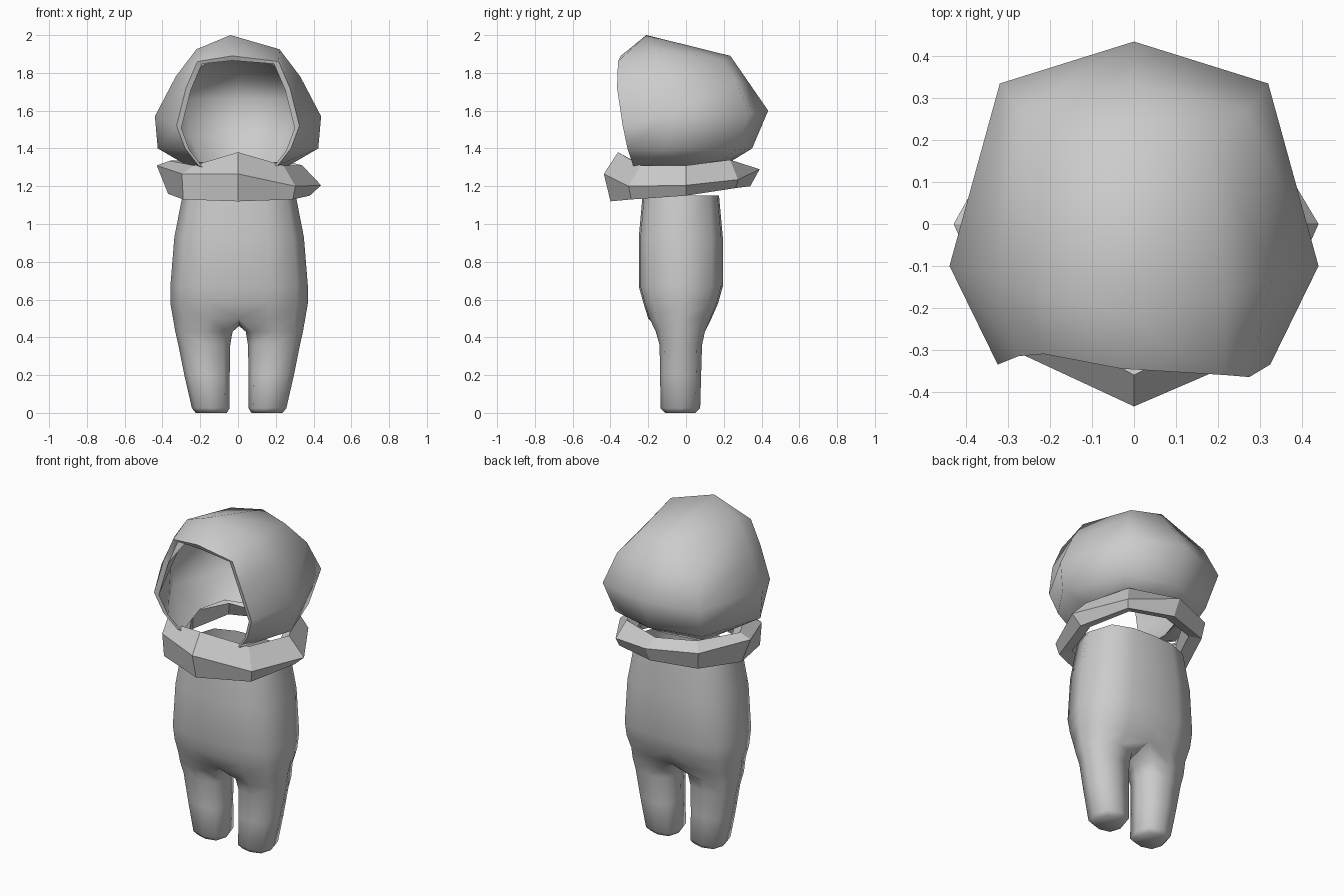
import bpy, bmesh, math
from mathutils import Vector

cube = bpy.data.objects.get("Cube")
if cube:
    bpy.data.objects.remove(cube)

grey = bpy.data.materials.new("plain grey")
grey.use_nodes = True
COLOR = (0.6, 0.6, 0.6, 1)
grey.diffuse_color = COLOR
grey.node_tree.nodes["Principled BSDF"].inputs["Base Color"].default_value = COLOR


def add_ring(bm, points):
    return [bm.verts.new(p) for p in points]


def bridge(bm, a, b, closed=True):
    n = len(a)
    for i in range(n if closed else n - 1):
        j = (i + 1) % n
        bm.faces.new((a[i], a[j], b[j], b[i]))


def finish(bm, name, angle=None):
    """Turn the bmesh into an object, smooth-shaded when an angle is given."""
    bmesh.ops.remove_doubles(bm, verts=bm.verts, dist=0.0005)
    bmesh.ops.recalc_face_normals(bm, faces=bm.faces)
    mesh = bpy.data.meshes.new(name)
    bm.to_mesh(mesh)
    bm.free()
    mesh.materials.append(grey)
    obj = bpy.data.objects.new(name, mesh)
    bpy.context.collection.objects.link(obj)
    if angle:
        bpy.ops.object.select_all(action='DESELECT')
        obj.select_set(True)
        bpy.context.view_layer.objects.active = obj
        bpy.ops.object.shade_smooth_by_angle(angle=math.radians(angle))
    return obj


# Body: one leg and half the torso, then mirrored
LEG = [(.12, .1), (.5, 0), (.88, .12), (1, .5), (.88, .88), (.5, 1), (.12, .9), (0, .5)]
TORSO = [(0, 0), (.45, .02), (.84, .13), (1, .5), (.84, .87), (.45, .98), (0, 1)]


def section(shape, z, x0, x1, y0, y1):
    return [(x0 + (x1 - x0) * u, y0 + (y1 - y0) * v, z) for u, v in shape]


bm = bmesh.new()
# z, inner x, outer x, front y, back y
leg_rows = [(0, .065, .23, -.11, .05), (.025, .05, .25, -.135, .075),
            (.2, .05, .29, -.137, .08), (.36, .047, .322, -.14, .085),
            (.43, .035, .338, -.16, .1)]
torso_rows = [(.5, 0, .35, -.2, .135), (.58, 0, .364, -.225, .17), (.67, 0, .364, -.25, .195),
              (.93, 0, .343, -.25, .195), (1.15, 0, .3, -.23, .175)]
rings = [add_ring(bm, section(LEG, *r)) for r in leg_rows]
bm.faces.new(rings[0])
for a, b in zip(rings, rings[1:]):
    bridge(bm, a, b)
rows = [add_ring(bm, section(TORSO, *r)) for r in torso_rows]
crotch = bm.verts.new((0, -.03, .46))
bridge(bm, rings[-1], rows[0] + [crotch])
for a, b in zip(rows, rows[1:]):
    bridge(bm, a, b, closed=False)
bmesh.ops.mirror(bm, geom=bm.verts[:] + bm.edges[:] + bm.faces[:], axis='X', merge_dist=0.001)
body = finish(bm, "body", 70)
body.location.x = .006

# Hood: rows of rim, side, back corner and back centre points
HOOD = [
    [(.21, -.28, 1.31), (.27, -.03, 1.31), (.22, .17, 1.31), (0, .22, 1.32)],
    [(.28, -.31, 1.4), (.425, -.1, 1.4), (.29, .26, 1.39), (0, .35, 1.4)],
    [(.325, -.335, 1.52), (.44, -.1, 1.57), (.32, .335, 1.58), (0, .435, 1.6)],
    [(.275, -.365, 1.72), (.33, -.13, 1.78), (.27, .27, 1.75), (0, .335, 1.745)],
    [(.215, -.36, 1.86), (.22, -.17, 1.925), (.18, .19, 1.87), (0, .235, 1.89)]]
INNER_Z = [1.325, 1.46, 1.66, 1.76, 1.84]


def full_row(half):
    left = [Vector(p) for p in half]
    right = [Vector((-x, y, z)) for x, y, z in half[:-1]]
    if half[0][2] > 1.6:
        right[0].y += .05          # the right rim sits slightly further back
    return left + right[::-1]


def lining(row, z):
    pts = [Vector((p.x * .87, p.y * .87, z)) for p in row]
    for i in (0, -1):              # the rim keeps close to the outer shell
        pts[i] = row[i] + Vector((-.025 if row[i].x > 0 else .025, .01, -.012))
    return pts


def crown(bm, row, apex, rim_top):
    for side in (row, row[::-1]):
        bm.faces.new((apex, rim_top, side[0], side[1]))
        bm.faces.new((apex, side[1], side[2], side[3]))


bm = bmesh.new()
loops = []
for half, z in zip(HOOD, INNER_Z):
    outer = full_row(half)
    loops.append(add_ring(bm, outer + lining(outer, z)[::-1]))
for a, b in zip(loops, loops[1:]):
    bridge(bm, a, b)
bottom = loops[0]
for i in range(6):
    bm.faces.new((bottom[i], bottom[i + 1], bottom[12 - i], bottom[13 - i]))
top = loops[-1]
apex, rim, apex_in, rim_in = add_ring(bm, [(-.04, -.21, 2), (-.03, -.345, 1.89),
                                           (-.03, -.19, 1.9), (-.03, -.335, 1.865)])
crown(bm, top[:7], apex, rim)
crown(bm, top[:6:-1], apex_in, rim_in)
bm.faces.new((rim, rim_in, top[13], top[0]))
bm.faces.new((rim, rim_in, top[7], top[6]))
finish(bm, "hood", 58)

# Collar: eight-sided tilted ring, counter-clockwise from the front
# top radius, top z, outer radius, outer z, bottom radius, bottom z
COLLAR = [(.36, 1.38, .435, 1.265, .4, 1.12), (.34, 1.31, .43, 1.2, .41, 1.13),
          (.34, 1.31, .44, 1.205, .38, 1.15), (.33, 1.34, .39, 1.235, .37, 1.19),
          (.29, 1.32, .39, 1.29, .34, 1.2), (.33, 1.34, .39, 1.29, .37, 1.19),
          (.36, 1.335, .43, 1.31, .37, 1.16), (.33, 1.31, .42, 1.265, .41, 1.13)]
bm = bmesh.new()
slices = []
for i, (rt, zt, ro, zo, rb, zb) in enumerate(COLLAR):
    a = math.radians(45 * i - 90)
    profile = [(rt, zt), (ro, zo), (rb, zb), (rb - .07, zb + .02), (rt - .06, zt - .05)]
    slices.append(add_ring(bm, [(r * math.cos(a), r * math.sin(a), z) for r, z in profile]))
for i in range(8):
    bridge(bm, slices[i], slices[(i + 1) % 8])
finish(bm, "collar")
